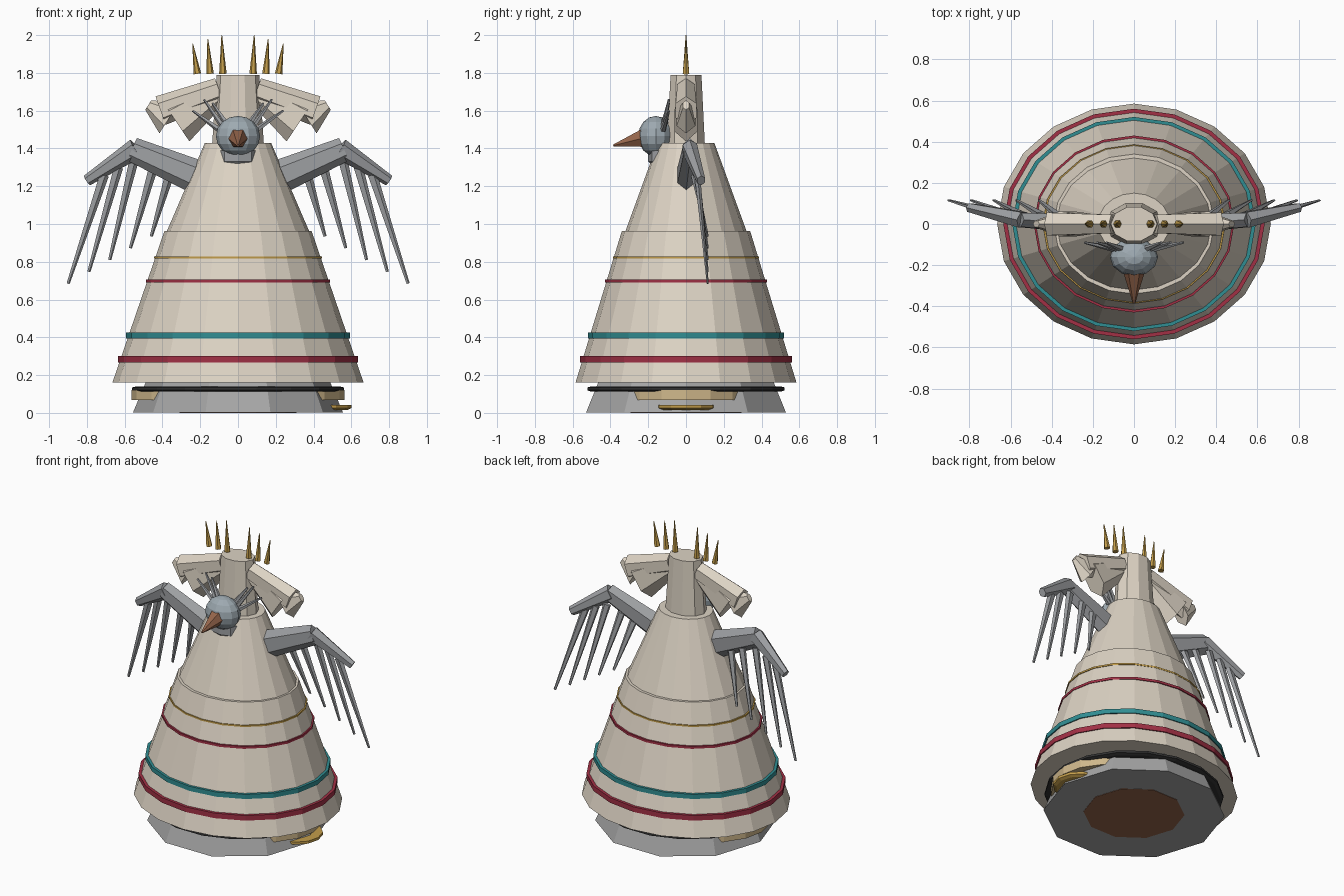
import bpy, bmesh, math
from mathutils import Vector, Matrix

if "Cube" in bpy.data.objects:
    bpy.data.objects.remove(bpy.data.objects["Cube"])


def mat(name, r, g, b):
    m = bpy.data.materials.new(name)
    m.diffuse_color = (r, g, b, 1)
    m.use_nodes = True
    m.node_tree.nodes["Principled BSDF"].inputs["Base Color"].default_value = m.diffuse_color
    return m


CREAM = mat("cream", .72, .65, .55)
GREY = mat("feather_grey", .34, .35, .365)
BLUE = mat("head_blue_grey", .34, .40, .44)
STONE = mat("stone_grey", .38, .38, .38)
GOLD = mat("gold", .55, .34, .07)
TAN = mat("pale_gold", .63, .48, .26)
RED = mat("crimson", .36, .03, .06)
TEAL = mat("teal", .03, .27, .29)
DARK = mat("charcoal", .03, .03, .03)
BROWN = mat("brown", .30, .13, .07)


def finish(bm, name, m):
    bmesh.ops.recalc_face_normals(bm, faces=bm.faces)
    me = bpy.data.meshes.new(name)
    bm.to_mesh(me)
    bm.free()
    me.materials.append(m)
    ob = bpy.data.objects.new(name, me)
    bpy.context.collection.objects.link(ob)
    return ob


def tier(name, m, n, rings, cx=0, cy=0):
    """Stacked elliptical rings (z, rx, ry), closed at both ends."""
    bm = bmesh.new()
    loops = []
    for z, rx, ry in rings:
        loops.append([bm.verts.new((cx + rx * math.cos(i * math.tau / n),
                                    cy + ry * math.sin(i * math.tau / n), z)) for i in range(n)])
    for a, b in zip(loops, loops[1:]):
        for i in range(n):
            j = (i + 1) % n
            bm.faces.new((a[i], a[j], b[j], b[i]))
    bm.faces.new(loops[0])
    bm.faces.new(loops[-1])
    return finish(bm, name, m)


def limb(name, m, p0, p1, r0, r1, n=6, depth=1.0):
    """Tapered prism from p0 to p1; depth scales its thickness along y."""
    p0, p1 = Vector(p0), Vector(p1)
    d = (p1 - p0).normalized()
    side = Vector((0, 1, 0)) - d * d.y
    if side.length < .1:
        side = Vector((1, 0, 0))
    side.normalize()
    up = d.cross(side)
    bm = bmesh.new()
    ends = []
    for p, r in ((p0, r0), (p1, r1)):
        ends.append([bm.verts.new(p + up * (r * math.cos(i * math.tau / n))
                                  + side * (r * depth * math.sin(i * math.tau / n))) for i in range(n)])
    a, b = ends
    for i in range(n):
        j = (i + 1) % n
        bm.faces.new((a[i], a[j], b[j], b[i]))
    bm.faces.new(a)
    bm.faces.new(b)
    return finish(bm, name, m)


# Base, ring trims and side disc
tier("base", STONE, 10, [(.002, .556, .556), (.17, .485, .485)])
tier("base_underside", BROWN, 10, [(0, .31, .31), (.01, .31, .31)])
tier("pale_gold_trim", TAN, 20, [(.068, .565, .42), (.12, .565, .42)])
tier("dark_trim", DARK, 18, [(.112, .54, .51), (.12, .56, .53), (.135, .56, .53), (.14, .54, .51)])
tier("side_disc", GOLD, 12, [(.016, .14, .14), (.025, .16, .16), (.042, .16, .16)], cx=.44)

# Gown
tier("skirt", CREAM, 20, [(.16, .665, .585), (.962, .39, .34)])
tier("bodice", CREAM, 20, [(.95, .382, .325), (1.43, .175, .15)])
tier("neck", CREAM, 10, [(1.42, .137, .105), (1.79, .113, .086)])

# Painted bands round the skirt
for name, m, z0, z1, rx, ry in (
        ("lower_red_band", RED, .268, .302, .635, .56),
        ("teal_band", TEAL, .395, .426, .592, .52),
        ("upper_red_band", RED, .69, .706, .487, .43),
        ("gold_band", GOLD, .817, .828, .445, .386)):
    tier(name, m, 20, [(z0, rx, ry), (z1, rx, ry)])

# Bird head, throat and beak
bm = bmesh.new()
bmesh.ops.create_uvsphere(bm, u_segments=12, v_segments=8, radius=1,
                          matrix=Matrix.Translation((0, -.16, 1.465)) @ Matrix.Diagonal((.117, .093, .107, 1)))
finish(bm, "head", BLUE)
tier("throat", GREY, 8, [(1.30, .07, .04), (1.33, .1, .07), (1.39, .1, .07)], cy=-.13)
limb("beak", BROWN, (0, -.225, 1.455), (0, -.385, 1.415), .055, .006, 6)

for s, tag in ((1, "right"), (-1, "left")):
    # Crown spikes
    for i, (x, tx, tz) in enumerate(((.08, .086, 2.0), (.148, .16, 1.98), (.215, .24, 1.955))):
        limb(f"{tag}_crown_spike_{i}", GOLD, (s * x, 0, 1.795), (s * tx, 0, tz), .02, .002, 6)

    # Flared sleeve and cuff
    limb(f"{tag}_sleeve", CREAM, (s * .1, 0, 1.70), (s * .33, 0, 1.545), .065, .13, 6, .55)
    limb(f"{tag}_upper_arm", CREAM, (s * .1, 0, 1.71), (s * .41, 0, 1.60), .065, .08, 6, .8)
    limb(f"{tag}_cuff", CREAM, (s * .365, 0, 1.56), (s * .475, 0, 1.63), .095, .03, 6, .6)

    # Wing arm
    limb(f"{tag}_wing_upper", GREY, (s * .22, 0, 1.25), (s * .56, .02, 1.395), .09, .065, 6, .6)
    limb(f"{tag}_wing_outer", GREY, (s * .54, .02, 1.40), (s * .80, .08, 1.23), .055, .03, 6, .8)

    # Long wing feathers, evenly fanned
    bases = ((.71, 1.26), (.635, 1.30), (.555, 1.33), (.45, 1.30), (.365, 1.26))
    for i, (x, z) in enumerate(bases):
        limb(f"{tag}_feather_{i}", GREY, (s * x, .06 - .005 * i, z),
             (s * (.90 - .11 * i), .115, .685 + .0625 * i), .027, .009, 5, .6)

    # Small crest feathers
    for i, (tx, tz) in enumerate(((.135, 1.64), (.18, 1.66), (.24, 1.60))):
        limb(f"{tag}_crest_feather_{i}", GREY, (s * (.06 + .02 * i), -.12, 1.53 - .015 * i),
             (s * tx, -.09, tz), .016, .006, 5)
